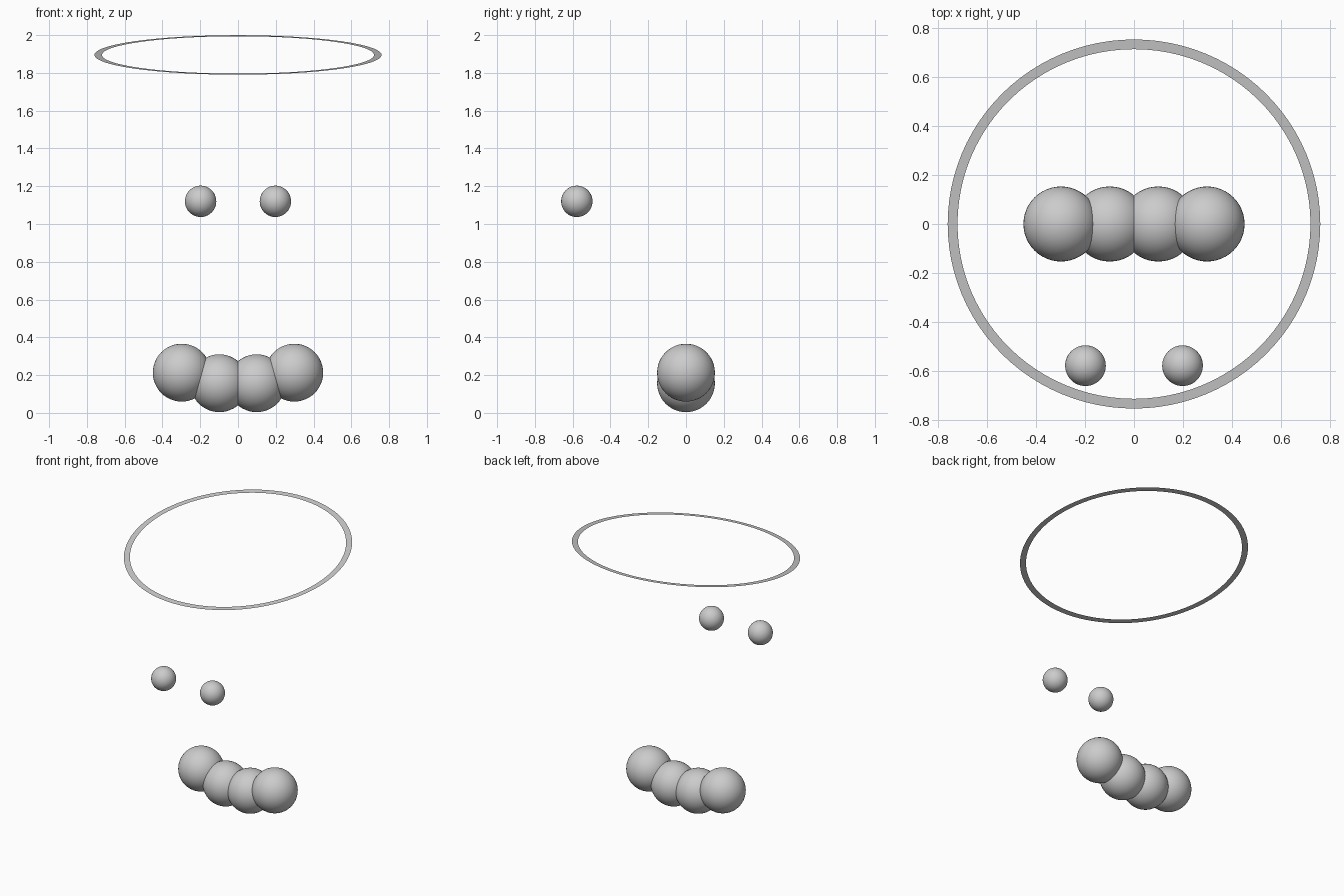
import bpy, bmesh, math
from mathutils import Matrix

if "Cube" in bpy.data.objects:
    bpy.data.objects.remove(bpy.data.objects["Cube"])


def finish(name, bm, smooth):
    mesh = bpy.data.meshes.new(name)
    bm.to_mesh(mesh)
    bm.free()
    for p in mesh.polygons:
        p.use_smooth = smooth
    obj = bpy.data.objects.new(name, mesh)
    bpy.context.collection.objects.link(obj)
    return obj


def ball(name, radius, location):
    bm = bmesh.new()
    bmesh.ops.create_uvsphere(bm, u_segments=48, v_segments=24, radius=radius)
    finish(name, bm, True).location = location


# Two eyes and a smile of four overlapping balls
for side, sx in (("left", -1), ("right", 1)):
    ball(f"{side}_eye", 0.083, (sx * 0.198, -0.578, 1.12))
    ball(f"{side}_smile_outer", 0.153, (sx * 0.298, 0, 0.213))
    ball(f"{side}_smile_inner", 0.153, (sx * 0.099, 0, 0.157))

# Flat, tilted halo ring of zero thickness
bm = bmesh.new()
N = 96
rings = [[bm.verts.new((r * math.cos(2 * math.pi * i / N), r * math.sin(2 * math.pi * i / N), 0))
          for i in range(N)] for r in (0.72, 0.76)]
for i in range(N):
    j = (i + 1) % N
    bm.faces.new((rings[0][i], rings[1][i], rings[1][j], rings[0][j]))
halo = finish("halo_ring", bm, False)
halo.location = (0, 0, 1.895)
halo.rotation_euler = (math.radians(7.9), 0, 0)
